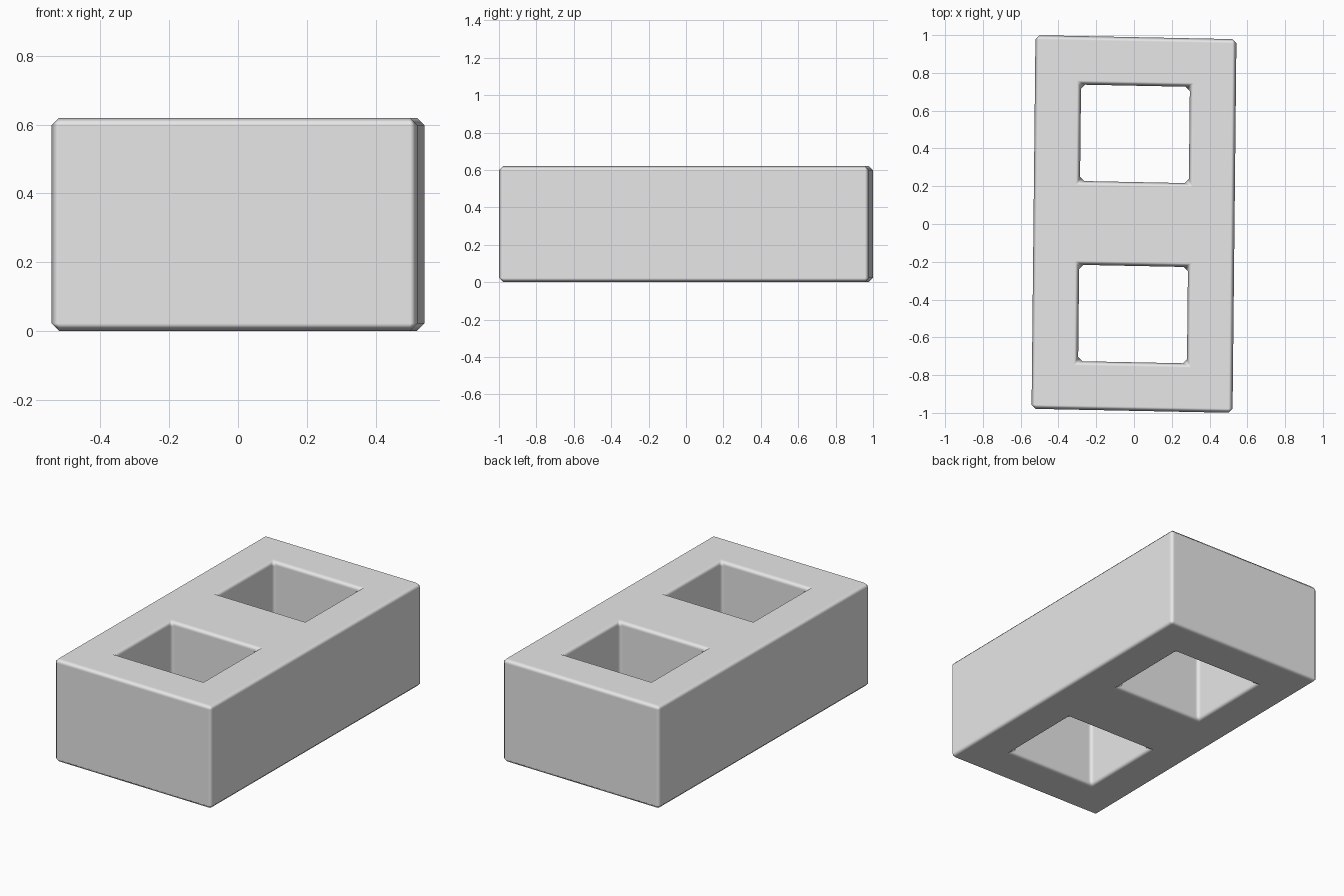
import bpy
import bmesh
from mathutils import Matrix

# Remove the default object
if "Cube" in bpy.data.objects:
    bpy.data.objects.remove(bpy.data.objects["Cube"], do_unlink=True)

HALF_X, HALF_Y, HEIGHT = 0.532, 0.989, 0.62
HOLE_X, HOLE_Y, HOLE_CENTRE = 0.288, 0.255, 0.477
BEVEL = 0.022

# Concrete material
concrete = bpy.data.materials.new("light_grey_concrete")
concrete.use_nodes = True
colour = (0.8, 0.8, 0.8, 1)
concrete.diffuse_color = colour
concrete.node_tree.nodes["Principled BSDF"].inputs["Base Color"].default_value = colour

# Plan of the block: a grid of cells that leaves the two openings empty
xs = [-HALF_X, -HOLE_X, HOLE_X, HALF_X]
near, far = HOLE_CENTRE - HOLE_Y, HOLE_CENTRE + HOLE_Y
ys = [-HALF_Y, -far, -near, near, far, HALF_Y]

bm = bmesh.new()
grid = [[bm.verts.new((x, y, 0)) for y in ys] for x in xs]
for i in range(len(xs) - 1):
    for j in range(len(ys) - 1):
        if i == 1 and j in (1, 3):
            continue
        bm.faces.new((grid[i][j], grid[i + 1][j], grid[i + 1][j + 1], grid[i][j + 1]))

# Raise the plan to full height, closing walls and openings
result = bmesh.ops.extrude_face_region(bm, geom=bm.faces[:], use_keep_orig=True)
raised = [g for g in result["geom"] if isinstance(g, bmesh.types.BMVert)]
bmesh.ops.translate(bm, verts=raised, vec=(0, 0, HEIGHT))
bmesh.ops.recalc_face_normals(bm, faces=bm.faces[:])

# Slightly skewed placement
skew = Matrix.Identity(4)
skew[0][1] = 0.0105
skew[1][0] = -0.02
bmesh.ops.transform(bm, matrix=skew, verts=bm.verts[:])

mesh = bpy.data.meshes.new("hollow_block")
bm.to_mesh(mesh)
bm.free()
mesh.materials.append(concrete)
mesh.shade_smooth()
block = bpy.data.objects.new("hollow_block", mesh)
bpy.context.collection.objects.link(block)

# Chamfered edges with soft shading
bevel = block.modifiers.new("edge_chamfer", "BEVEL")
bevel.width = BEVEL
bevel.segments = 1
bevel.limit_method = "ANGLE"
bevel.harden_normals = True
